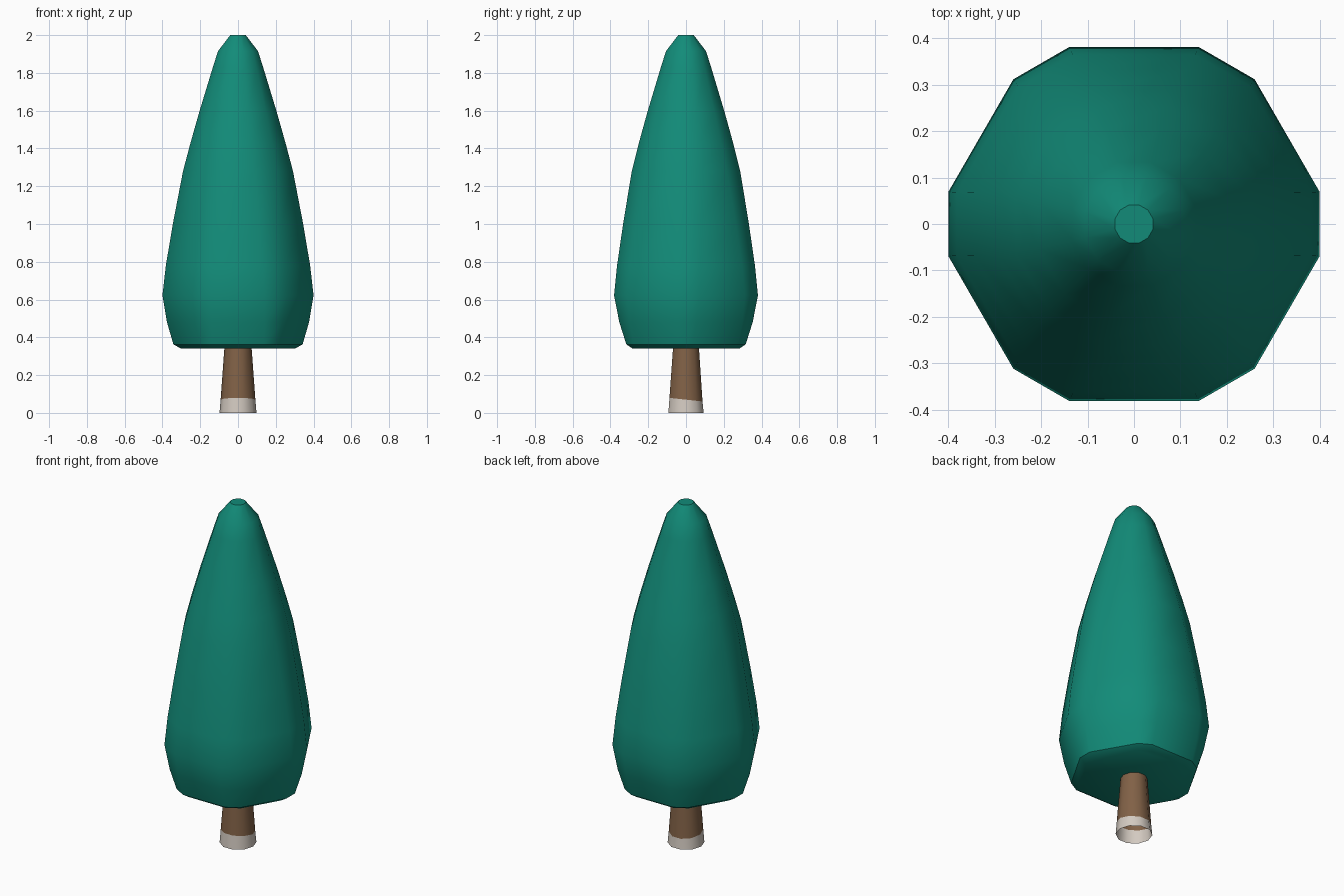
import bpy, bmesh, math

if "Cube" in bpy.data.objects:
    bpy.data.objects.remove(bpy.data.objects["Cube"])


def material(name, rgb):
    m = bpy.data.materials.new(name)
    m.diffuse_color = (*rgb, 1)
    m.use_nodes = True
    m.node_tree.nodes["Principled BSDF"].inputs["Base Color"].default_value = m.diffuse_color
    return m


def make_object(name, rings, mats, cap, angle):
    """Skin a stack of vertex rings; optional end caps."""
    bm = bmesh.new()
    loops = [[bm.verts.new(p) for p in ring] for ring in rings]
    for k, (lo, hi) in enumerate(zip(loops, loops[1:])):
        n = len(lo)
        for i in range(n):
            j = (i + 1) % n
            f = bm.faces.new((lo[i], lo[j], hi[j], hi[i]))
            f.material_index = min(k, len(mats) - 1)
    if cap:
        bm.faces.new(loops[0][::-1])
        bm.faces.new(loops[-1])
    me = bpy.data.meshes.new(name)
    bm.to_mesh(me)
    bm.free()
    for m in mats:
        me.materials.append(m)
    ob = bpy.data.objects.new(name, me)
    bpy.context.collection.objects.link(ob)
    bpy.context.view_layer.objects.active = ob
    ob.select_set(True)
    bpy.ops.object.shade_smooth_by_angle(angle=math.radians(angle))
    ob.select_set(False)


def hexagon(h, a, z):
    """Hexagon with cut corners: corner reach h, flat side distance a."""
    y = 2 * a - math.sqrt(3) * h
    r, t = math.hypot(h, y), math.atan2(y, h)
    return [(r * math.cos(k * math.pi / 3 + s * t),
             r * math.sin(k * math.pi / 3 + s * t), z)
            for k in range(6) for s in (-1, 1)]


green = material("teal_green", (0.006, 0.26, 0.19))
brown = material("bark_brown", (0.22, 0.12, 0.062))
white = material("pale_paint", (0.65, 0.59, 0.53))

# Foliage: corner reach, flat side distance, height
profile = [(0.305, 0.285, 0.342), (0.342, 0.316, 0.363),
           (0.376, 0.353, 0.48), (0.40, 0.381, 0.622),
           (0.382, 0.365, 0.78), (0.345, 0.333, 1.0), (0.291, 0.287, 1.28),
           (0.254, 0.252, 1.42), (0.206, 0.205, 1.59),
           (0.133, 0.133, 1.83), (0.106, 0.106, 1.915), (0.041, 0.041, 2.0)]
make_object("foliage", [hexagon(*p) for p in profile], [green], True, 35)


# Trunk: open tapered tube with an uneven painted band at the foot
def trunk_ring(r, z, tilt=0.0):
    return [(r * math.cos(i * math.pi / 5), r * math.sin(i * math.pi / 5),
             z - tilt * math.sin(i * math.pi / 5)) for i in range(10)]


make_object("trunk", [trunk_ring(0.098, 0), trunk_ring(0.092, 0.07, 0.01),
                      trunk_ring(0.072, 0.345)], [white, brown], False, 50)
